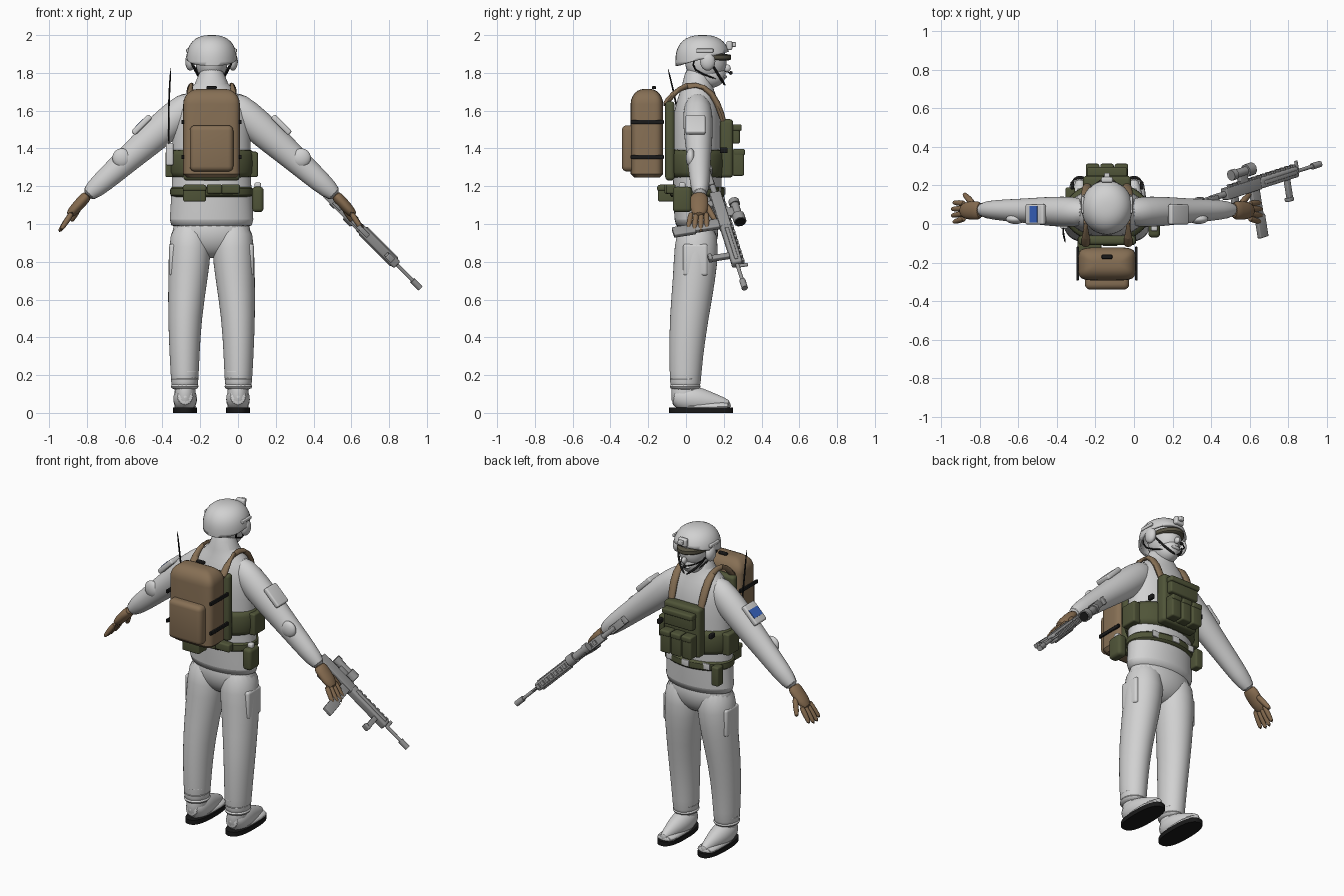
import bpy, bmesh, math
from mathutils import Matrix, Vector

if "Cube" in bpy.data.objects:
    bpy.data.objects.remove(bpy.data.objects["Cube"])


def material(name, *rgb):
    mat = bpy.data.materials.new(name)
    mat.use_nodes = True
    mat.diffuse_color = (*rgb, 1)
    shader = next(n for n in mat.node_tree.nodes if n.type == 'BSDF_PRINCIPLED')
    shader.inputs["Base Color"].default_value = mat.diffuse_color
    return mat


GREY = material("light_grey", .64, .64, .64)
STEEL = material("rifle_grey", .31, .31, .31)
TAN = material("pack_tan", .24, .16, .09)
GLOVE = material("glove_brown", .24, .15, .08)
OLIVE = material("olive_green", .08, .09, .04)
BLACK = material("black", .01, .01, .01)
BLUE = material("patch_blue", .04, .13, .55)
LENS = material("goggle_brown", .1, .09, .06)

# The body stands off centre; the rifle has its own frame with x along the barrel
BODY = Matrix.Translation((-.14, .06, 0))
barrel = Vector((.63, .2, -.63)).normalized()
side = Vector((0, 1, 0)).cross(barrel).normalized()
RIFLE = Matrix((barrel, side, barrel.cross(side))).transposed().to_4x4()
RIFLE.translation = (.33, .11, 1.295)


def finish(name, bm, mat, place=BODY, paired=False, smooth=False):
    bmesh.ops.recalc_face_normals(bm, faces=bm.faces)
    mesh = bpy.data.meshes.new(name)
    bm.to_mesh(mesh)
    bm.free()
    mesh.materials.append(mat)
    mesh.shade_smooth()
    mesh.set_sharp_from_angle(angle=math.radians(40))
    obj = bpy.data.objects.new(name, mesh)
    bpy.context.collection.objects.link(obj)
    obj.matrix_world = place
    if smooth:
        obj.modifiers.new("smooth", 'SUBSURF').levels = 1
        obj.modifiers["smooth"].render_levels = 1
    if paired:
        obj.modifiers.new("other_side", 'MIRROR')
    return obj


def loft(name, points, radii, mat, widths=None, sides=20, power=2, smooth=True, **options):
    """Skin oval rings along a path; a higher power squares the ovals."""
    def square(value):
        return math.copysign(abs(value) ** (2 / power), value)

    bm = bmesh.new()
    points = [Vector(p) for p in points]
    last = len(points) - 1
    angles = [math.tau * k / sides for k in range(sides)]
    rings = []
    for i, (centre, radius, width) in enumerate(zip(points, radii, widths or radii)):
        along = (points[min(i + 1, last)] - points[max(i - 1, 0)]).normalized()
        across = Vector((1, 0, 0) if abs(along.y) > .9 else (0, 1, 0))
        up = along.cross(across).normalized()
        across = up.cross(along)
        rings.append([bm.verts.new(centre + up * radius * square(math.cos(a)) + across * width * square(math.sin(a)))
                      for a in angles])
    for low, high in zip(rings, rings[1:]):
        for k in range(sides):
            bm.faces.new((low[k - 1], low[k], high[k], high[k - 1]))
    bm.faces.new(rings[0])
    bm.faces.new(rings[-1])
    return finish(name, bm, mat, smooth=smooth, **options)


def limb(name, start, end, radii, mat, squash=1, **options):
    """Straight tapering part with evenly spaced rings."""
    start, end = Vector(start), Vector(end)
    points = [start.lerp(end, i / (len(radii) - 1)) for i in range(len(radii))]
    return loft(name, points, radii, mat, [r * squash for r in radii], **options)


def cord(name, points, radius, mat, width=None, **options):
    count = len(points)
    return loft(name, points, [radius] * count, mat, [width or radius] * count, sides=10, **options)


def band(name, bottom, top, width, depth, mat, y=0):
    """Upright oval band with softened rims."""
    rim = (top - bottom) * .1
    heights = (bottom, bottom + rim, top - rim, top)
    scales = (.95, 1, 1, .95)
    return loft(name, [(0, y, z) for z in heights], [width * s for s in scales], mat,
                [depth * s for s in scales], sides=28)


def box(name, centre, size, mat, bevel=.01, turn=Matrix(), **options):
    bm = bmesh.new()
    bmesh.ops.create_cube(bm, size=1)
    bm.transform(Matrix.Translation(centre) @ Matrix.Diagonal((*size, 1)))
    if bevel:
        bmesh.ops.bevel(bm, geom=bm.edges[:], offset=bevel, segments=4, profile=.5, affect='EDGES')
    bm.transform(turn)
    return finish(name, bm, mat, **options)


def ball_mesh(centre, size, power=2):
    bm = bmesh.new()
    bmesh.ops.create_uvsphere(bm, u_segments=32, v_segments=20, radius=1)
    for v in bm.verts:
        v.co /= (v.co.xy.length ** power + abs(v.co.z) ** power) ** (1 / power)
    bm.transform(Matrix.Translation(centre) @ Matrix.Diagonal((*size, 1)))
    return bm


def ball(name, centre, size, mat, **options):
    return finish(name, ball_mesh(centre, size), mat, **options)


# Jacket with neck
loft("jacket", [(0, 0, z) for z in (.985, .99, 1.2, 1.5, 1.6, 1.68, 1.73, 1.85)],
     (.21, .23, .207, .21, .2, .16, .08, .06), GREY,
     (.11, .122, .13, .135, .125, .1, .08, .06), sides=28)

# Head, goggles and helmet
ball("skull", (0, .045, 1.86), (.085, .11, .11), GREY)
ball("jaw", (0, .065, 1.79), (.065, .085, .07), GREY)
ball("nose", (0, .157, 1.825), (.014, .02, .02), GREY)
ball("lips", (0, .145, 1.78), (.03, .012, .01), GREY)
band("goggles", 1.865, 1.9, .088, .125, LENS, y=.055)
dome = ball_mesh((0, .028, 1.86), (.134, .144, .14), power=2.5)
bmesh.ops.bisect_plane(dome, geom=dome.verts[:] + dome.edges[:] + dome.faces[:],
                       plane_co=(0, .03, 1.875), plane_no=(0, -.27, 1), clear_inner=True)
helmet = finish("helmet", dome, GREY)
helmet.modifiers.new("shell", 'SOLIDIFY').thickness = .014
box("helmet_mount", (0, .17, 1.945), (.06, .03, .05), GREY)
box("mount_arm", (0, .19, 1.95), (.03, .03, .025), GREY, bevel=.005)

# Vest and belt
band("vest_band", 1.24, 1.4, .228, .16, OLIVE)
band("belt", 1.14, 1.2, .222, .147, OLIVE)
box("vest_front", (0, .155, 1.4), (.25, .07, .31), OLIVE, bevel=.02)
box("vest_back", (0, -.145, 1.44), (.3, .05, .42), OLIVE, bevel=.02)
box("chest_pouch", (0, .2, 1.475), (.2, .05, .1), OLIVE)
box("chest_flap", (0, .21, 1.51), (.21, .05, .035), OLIVE)
for step in (-1, 0, 1):
    x = step * .075
    box("magazine_pouch", (x, .215, 1.325), (.068, .065, .14), OLIVE)
    box("magazine_flap", (x, .22, 1.38), (.07, .065, .035), OLIVE)
    box("belt_plate", (x * 1.7, .145 - abs(x) / 3, 1.175), (.05, .01, .04), GREY, bevel=.004)
box("rear_pouch", (-.09, -.165, 1.163), (.12, .085, .09), OLIVE)
box("rear_pouch_flap", (-.09, -.17, 1.19), (.125, .085, .03), OLIVE)
box("tool_pouch", (.015, -.15, 1.185), (.08, .05, .05), OLIVE)
box("long_pouch", (.1, -.14, 1.185), (.1, .05, .05), OLIVE)
box("hip_canteen", (.245, -.08, 1.13), (.06, .1, .135), OLIVE, bevel=.02)
box("canteen_cap", (.245, -.08, 1.2), (.035, .035, .04), GREY)
box("hip_holder", (-.19, .1, 1.13), (.05, .06, .12), OLIVE)

# Backpack with a rounded crown
arcs = [math.radians(15 * i) for i in range(7)]
crown = [1 - math.cos(a) for a in arcs]
loft("pack_body", [(0, -.267, z) for z in [1.245, 1.265] + [1.635 + .08 * math.sin(a) for a in arcs]],
     [.13, .15] + [.15 - .08 * c for c in crown], TAN,
     [.066, .086] + [.086 - .07 * c for c in crown], sides=48, power=5, smooth=False)
box("pack_pocket", (0, -.36, 1.4), (.23, .08, .245), TAN, bevel=.028)
box("pack_handle", (0, -.23, 1.722), (.055, .022, .016), BLACK, bevel=.005)
for z in (1.355, 1.54):
    box("pack_strap", (.152, -.265, z), (.014, .175, .022), BLACK, bevel=.004, paired=True)
cord("shoulder_strap", [(.11, -.18, 1.62), (.11, -.13, 1.69), (.11, -.06, 1.74), (.11, .04, 1.735),
                        (.11, .11, 1.65), (.1, .15, 1.5)], .026, TAN, width=.018, paired=True)
box("side_pouch", (.22, .01, 1.315), (.05, .11, .135), OLIVE, paired=True)
box("vest_buckle", (.18, .14, 1.39), (.02, .04, .03), BLACK, bevel=.005, paired=True)

# Sleeves, elbow pads and arm patches
limb("sleeve", (.08, 0, 1.665), (.67, .015, 1.14), (.07, .09, .087, .077, .067, .06, .043), GREY,
     squash=.9, paired=True)
ball("elbow_pad", (.475, -.035, 1.35), (.05, .025, .05), GREY, paired=True)
slope = Matrix.Translation((.37, -.01, 1.525)) @ Matrix.Rotation(math.radians(45), 4, 'Y')
flip = Matrix.Scale(-1, 4, (1, 0, 0))
box("arm_patch", (0, 0, 0), (.13, .105, .03), GREY, turn=slope, paired=True)
box("arm_flag", (0, 0, .014), (.055, .085, .008), BLUE, bevel=0, turn=flip @ slope)

# Gloved hands
limb("palm", (.65, .01, 1.16), (.76, .01, 1.04), (.03, .03, .03, .02), GLOVE, squash=1.6, paired=True)
for finger in range(4):
    spread = finger - 1.5
    curl = abs(spread) * .01
    limb("finger", (.735, spread * .026 + .008, 1.065), (.815 - curl, spread * .034, .95 + curl),
         (.016, .016, .012), GLOVE, sides=10, paired=True)
limb("thumb", (.69, .04, 1.11), (.745, .1, 1.01), (.018, .018, .013), GLOVE, sides=10, paired=True)

# Trousers with gathered cuffs
ball("hips", (0, 0, .96), (.205, .11, .14), GREY)
loft("trouser_leg", [(.11, 0, 1.02), (.113, -.005, .87), (.125, -.015, .72), (.142, -.045, .5),
                     (.143, -.06, .3), (.142, -.064, .14), (.142, -.064, .12)],
     (.1, .115, .106, .09, .08, .072, .066), GREY, (.1, .12, .114, .104, .09, .082, .074), paired=True)
for fold in range(3):
    z = .14 + fold * .04
    limb("cuff_fold", (.142, -.064, z - .02), (.142, -.064, z + .02), (.064, .08, .064), GREY,
         squash=1.12, paired=True)
box("thigh_pocket", (.204, -.01, .81), (.04, .13, .17), GREY, bevel=.015, paired=True)

# Boots and soles
limb("boot_ankle", (.14, -.065, .02), (.14, -.065, .2), (.058, .056, .055), GREY, squash=1.3, paired=True)
limb("boot_foot", (.14, -.14, .09), (.14, .18, .04), (.05, .075, .068, .045, .025), GREY,
     squash=.9, paired=True)
limb("boot_toe", (.14, -.08, .035), (.14, .18, .035), (.025, .025, .025, .025), GREY,
     squash=2.3, paired=True)
limb("sole", (.14, .02, 0), (.14, .02, .028), (.064, .064), BLACK, squash=2.65, sides=32,
     smooth=False, power=2.5, paired=True)

# Headset, chin straps and antenna
ball("ear_cup", (.113, .055, 1.86), (.026, .04, .048), GREY, paired=True)
box("helmet_rail", (.126, .04, 1.918), (.016, .09, .02), GREY, bevel=.005, paired=True)
cord("chin_strap", [(.1, .075, 1.85), (.065, .12, 1.775), (0, .15, 1.73)], .007, BLACK, paired=True)
cord("nape_strap", [(.115, -.01, 1.875), (.09, -.04, 1.815), (.06, .11, 1.765)], .006, BLACK, paired=True)
cord("microphone_arm", [(-.11, .07, 1.845), (-.075, .14, 1.81), (-.02, .175, 1.8)], .004, BLACK)
ball("microphone", (-.015, .177, 1.8), (.012, .01, .01), BLACK)
box("radio", (-.222, -.06, 1.37), (.04, .05, .12), GREY)
cord("antenna", [(-.225, -.08, 1.4), (-.23, -.1, 1.6), (-.215, -.16, 1.84)], .005, BLACK)


# Rifle
def block(name, start, end, height, z=0, width=.026, bevel=.005):
    box("rifle_" + name, ((start + end) / 2, 0, z), (end - start, width, height), STEEL,
        bevel=bevel, place=RIFLE)


def rod(name, start, end, radius, z=0, mat=STEEL):
    cord("rifle_" + name, [(start, 0, z), (end, 0, z)], radius, mat, smooth=False, place=RIFLE)


block("butt", 0, .03, height=.1, z=-.025, width=.045)
block("stock", .02, .14, height=.04, z=-.01, width=.045)
block("receiver", .2, .46, height=.06, width=.045)
block("handguard", .45, .74, height=.056, width=.05, bevel=.012)
block("side_rail", .48, .72, height=.02, width=.064)
block("grip", .25, .29, height=.1, z=-.07)
block("magazine", .39, .45, height=.16, z=-.1)
block("magazine_end", .4, .46, height=.12, z=-.22)
block("foregrip", .65, .68, height=.11, z=-.08)
block("foregrip_end", .64, .68, height=.02, z=-.13, width=.034)
block("front_sight", .74, .76, height=.05, z=.03, width=.012)
block("scope_mount", .32, .38, height=.05, z=.048)
for tooth in range(14):
    start = .24 + tooth * .036
    block("rail_tooth", start, start + .02, height=.014, z=.034, bevel=0)
rod("buffer", .1, .22, radius=.016)
rod("barrel", .73, .92, radius=.01)
rod("muzzle", .86, .92, radius=.017)
rod("scope", .28, .41, radius=.023, z=.085)
rod("scope_eyepiece", .27, .3, radius=.029, z=.085)
rod("scope_bell", .38, .43, radius=.034, z=.085)
rod("scope_lens", .42, .434, radius=.028, z=.085, mat=BLACK)
